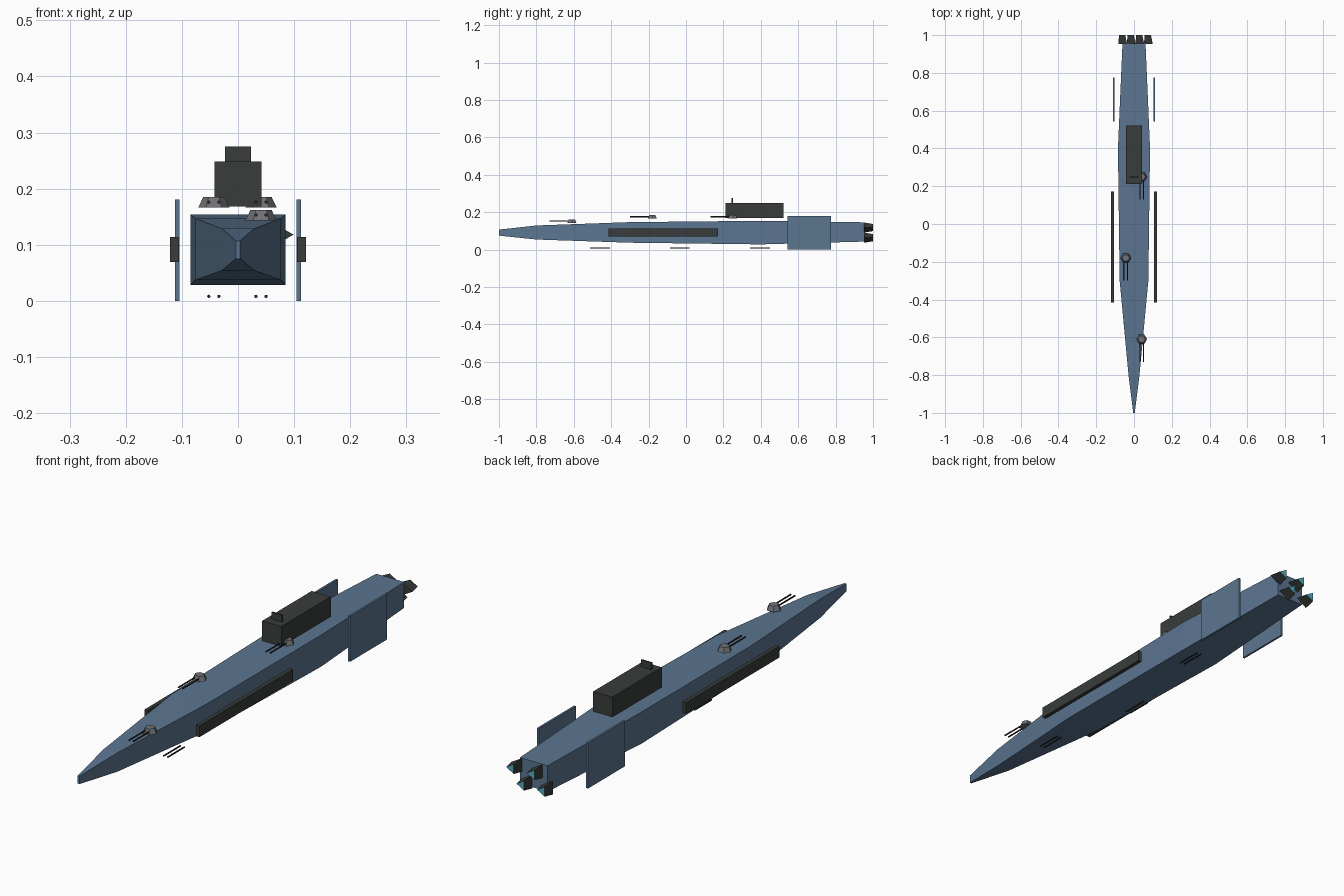
import bpy, bmesh
from math import pi, cos, sin

cube = bpy.data.objects.get("Cube")
if cube:
    bpy.data.objects.remove(cube)


def material(name, rgb):
    m = bpy.data.materials.new(name)
    m.use_nodes = True
    m.diffuse_color = (*rgb, 1)
    m.node_tree.nodes["Principled BSDF"].inputs["Base Color"].default_value = (*rgb, 1)
    return m


BLUE = material("hull_blue", (0.105, 0.18, 0.28))
DARK = material("dark_armor", (0.04, 0.046, 0.044))
GREY = material("turret_grey", (0.16, 0.165, 0.18))
BLACK = material("barrel_black", (0.02, 0.021, 0.023))
GLOW = material("engine_cyan", (0.09, 0.42, 0.52))


def loft(name, rings, mats, cap_index=0):
    """Join equal-sized rings of points; the last cap may use another material."""
    bm = bmesh.new()
    loops = [[bm.verts.new(p) for p in ring] for ring in rings]
    n = len(loops[0])
    for a, b in zip(loops, loops[1:]):
        for i in range(n):
            j = (i + 1) % n
            bm.faces.new((a[i], a[j], b[j], b[i]))
    bm.faces.new(loops[0][::-1])
    bm.faces.new(loops[-1]).material_index = cap_index
    bmesh.ops.recalc_face_normals(bm, faces=bm.faces)
    mesh = bpy.data.meshes.new(name)
    bm.to_mesh(mesh)
    bm.free()
    for m in mats:
        mesh.materials.append(m)
    ob = bpy.data.objects.new(name, mesh)
    bpy.context.collection.objects.link(ob)
    return ob


def section(y, half, z0, z1):
    return [(-half, y, z0), (half, y, z0), (half, y, z1), (-half, y, z1)]


def box(name, x0, x1, y0, y1, z0, z1, mat):
    ring = lambda y: [(x0, y, z0), (x1, y, z0), (x1, y, z1), (x0, y, z1)]
    return loft(name, [ring(y0), ring(y1)], [mat])


def ngon(n, r, place):
    return [place(r * cos(2 * pi * i / n), r * sin(2 * pi * i / n)) for i in range(n)]


def barrels(name, x, z, y0, y1):
    for side, dx in (("right", -0.009), ("left", 0.009)):
        rings = [ngon(8, 0.003, lambda u, v: (x + dx + u, y, z + v)) for y in (y0, y1)]
        loft(f"{name}_barrel_{side}", rings, [BLACK])


# Tapered hull
loft("hull", [
    section(-1.0, 0.004, 0.075, 0.107),
    section(-0.8, 0.029, 0.054, 0.129),
    section(-0.3, 0.076, 0.037, 0.147),
    section(0.4, 0.085, 0.028, 0.154),
    section(0.955, 0.061, 0.043, 0.146),
], [BLUE])

# Bridge block and sensor plate
box("bridge", -0.042, 0.042, 0.212, 0.522, 0.168, 0.248, DARK)
box("sensor_plate", -0.023, 0.023, 0.244, 0.251, 0.248, 0.275, DARK)

# Armour slabs and stabiliser fins on both sides
for side, s in (("right", -1), ("left", 1)):
    box(f"armor_slab_{side}", s * 0.105, s * 0.121, -0.415, 0.172, 0.069, 0.114, DARK)
    box(f"fin_{side}", s * 0.104, s * 0.112, 0.543, 0.775, 0, 0.181, BLUE)

# Upper gun turrets
for name, x, y, z in (("front_turret", 0.041, -0.61, 0.143),
                      ("middle_turret", -0.043, -0.18, 0.166),
                      ("rear_turret", 0.041, 0.25, 0.166)):
    loft(name, [ngon(6, r, lambda u, v: (x + u, y + v, z + h))
                for r, h in ((0.028, 0), (0.019, 0.019))], [GREY])
    barrels(name, x, z + 0.01, y - 0.12, y - 0.015)

# Lower gun barrels
for name, x, y in (("front_lower", 0.041, -0.46),
                   ("middle_lower", -0.043, -0.033),
                   ("rear_lower", 0.041, 0.396)):
    barrels(name, x, 0.008, y - 0.053, y + 0.053)

# Three-sided engine nozzles with glowing ends, staggered in two rows
for i in range(4):
    x = -0.068 + i * 0.0453
    z = 0.118 if i % 2 else 0.064
    loft(f"engine_{i + 1}", [ngon(3, r, lambda u, v: (x + u, y, z + v))
                             for y, r in ((0.953, 0.031), (1.0, 0.022))],
         [DARK, GLOW], cap_index=1)
